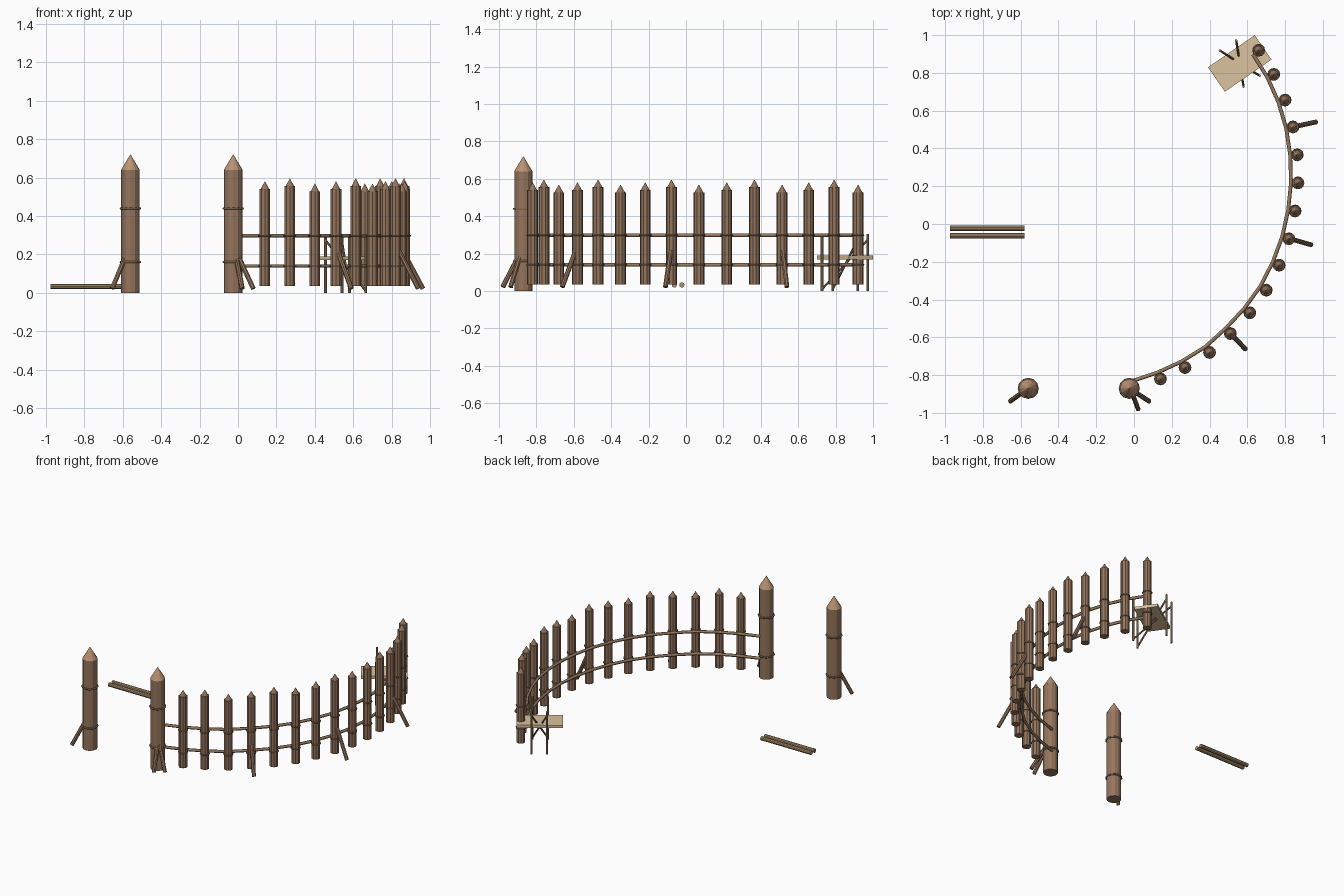
import bpy, bmesh, math
from mathutils import Vector, Matrix

if "Cube" in bpy.data.objects:
    bpy.data.objects.remove(bpy.data.objects["Cube"])


def material(name, r, g, b):
    m = bpy.data.materials.new(name)
    m.diffuse_color = (r, g, b, 1)
    m.use_nodes = True
    m.node_tree.nodes["Principled BSDF"].inputs["Base Color"].default_value = m.diffuse_color
    return m


BARK = material("bark", 0.30, 0.18, 0.11)
TIP = material("cut_wood", 0.48, 0.29, 0.17)
RAIL = material("rail_wood", 0.31, 0.20, 0.12)
ROPE = material("lashing", 0.22, 0.14, 0.08)
POLE = material("pole_wood", 0.42, 0.29, 0.16)
PLANK = material("plank_wood", 0.71, 0.54, 0.34)


def finish(bm, name, mat):
    me = bpy.data.meshes.new(name)
    bm.to_mesh(me)
    bm.free()
    me.materials.append(mat)
    ob = bpy.data.objects.new(name, me)
    bpy.context.collection.objects.link(ob)
    return ob


def rod(name, a, b, r1, mat, r2=None, sides=10):
    """Cylinder or cone running from point a to point b."""
    a, b = Vector(a), Vector(b)
    d = b - a
    bm = bmesh.new()
    rot = Vector((0, 0, 1)).rotation_difference(d).to_matrix().to_4x4()
    bmesh.ops.create_cone(bm, cap_ends=True, segments=sides, radius1=r1,
                          radius2=r1 if r2 is None else r2, depth=d.length,
                          matrix=Matrix.Translation((a + b) / 2) @ rot)
    return finish(bm, name, mat)


def tube(name, pts, r, mat, closed=False):
    """Round bar swept along a path."""
    cu = bpy.data.curves.new(name, 'CURVE')
    cu.dimensions = '3D'
    cu.bevel_depth = r
    cu.bevel_resolution = 1
    cu.use_fill_caps = True
    sp = cu.splines.new('POLY')
    sp.points.add(len(pts) - 1)
    for p, q in zip(sp.points, pts):
        p.co = (*q, 1)
    sp.use_cyclic_u = closed
    tmp = bpy.data.objects.new(name, cu)
    bpy.context.collection.objects.link(tmp)
    bm = bmesh.new()
    dg = bpy.context.evaluated_depsgraph_get()
    bm.from_mesh(tmp.evaluated_get(dg).to_mesh())
    bpy.data.objects.remove(tmp)
    return finish(bm, name, mat)


def band(name, x, y, z, radius, r):
    ring = [(x + radius * math.cos(t * math.pi / 6),
             y + radius * math.sin(t * math.pi / 6), z) for t in range(12)]
    tube(name, ring, r, ROPE, True)


# Gate posts with pointed tops and rope bands
for i, x in enumerate((-0.56, -0.025)):
    y = -0.87
    rod(f"gate_post_{i}", (x, y, 0), (x, y, 0.64), 0.048, BARK, sides=12)
    rod(f"gate_post_tip_{i}", (x, y, 0.64), (x, y, 0.72), 0.049, TIP, 0.001, 12)
    for z in (0.16, 0.44):
        band(f"gate_post_band_{i}", x, y, z, 0.050, 0.006)

# Curved row of stakes, heights repeating in threes
stakes = [(0.14, -0.82), (0.27, -0.76), (0.40, -0.68), (0.51, -0.58),
          (0.613, -0.47), (0.70, -0.35), (0.768, -0.218), (0.82, -0.078),
          (0.853, 0.069), (0.868, 0.218), (0.864, 0.366), (0.842, 0.514),
          (0.80, 0.656), (0.74, 0.792), (0.66, 0.92)]
tops = (0.54, 0.555, 0.528)
for i, (x, y) in enumerate(stakes):
    t = tops[i % 3]
    rod(f"stake_{i}", (x, y, 0.035), (x, y, t), 0.029, BARK)
    rod(f"stake_tip_{i}", (x, y, t), (x, y, t + 0.04), 0.023, BARK, 0.001)
    for z in (0.14, 0.298):
        band(f"stake_lashing_{i}", x, y, z, 0.030, 0.004)

# Rails along the inner side of the stakes
centre = Vector((-0.29, 0.25))
path = [Vector((-0.005, -0.83))]
for s in stakes:
    s = Vector(s)
    path.append(s + (centre - s).normalized() * 0.037)
for n, z in (("lower_rail", 0.14), ("upper_rail", 0.298)):
    tube(n, [(p.x, p.y, z) for p in path], 0.010, RAIL)

# Slanted braces: (start xy, foot xy)
braces = [((-0.575, -0.88), (-0.655, -0.938)), ((-0.01, -0.88), (0.08, -0.938)),
          ((-0.015, -0.88), (0.022, -0.98)), ((0.52, -0.59), (0.59, -0.662)),
          ((0.84, -0.082), (0.938, -0.11)), ((0.86, 0.518), (0.963, 0.54))]
for i, (a, b) in enumerate(braces):
    rod(f"brace_{i}", (*a, 0.215), (*b, 0.022), 0.013, BARK, sides=8)

# Small lookout platform: board, four legs, two crossed struts
bm = bmesh.new()
bmesh.ops.create_cube(bm, size=1, matrix=Matrix.Translation((0.56, 0.85, 0.18))
                      @ Matrix.Rotation(math.radians(34.5), 4, 'Z')
                      @ Matrix.Diagonal((0.30, 0.157, 0.02, 1)))
finish(bm, "platform_board", PLANK)
legs = [(0.455, 0.918), (0.541, 0.972), (0.665, 0.785), (0.58, 0.727)]
for i, (x, y) in enumerate(legs):
    rod(f"platform_leg_{i}", (x, y, 0), (x, y, 0.305), 0.007, POLE, sides=8)
for i in (0, 1):
    rod(f"platform_strut_{i}", (*legs[i], 0.275), (*legs[i + 2], 0.01),
        0.006, RAIL, sides=8)

# Two loose poles lying beside the gate
for i, y in enumerate((-0.022, -0.062)):
    rod(f"loose_pole_{i}", (-0.975, y, 0.033), (-0.58, y, 0.033), 0.014, POLE)
